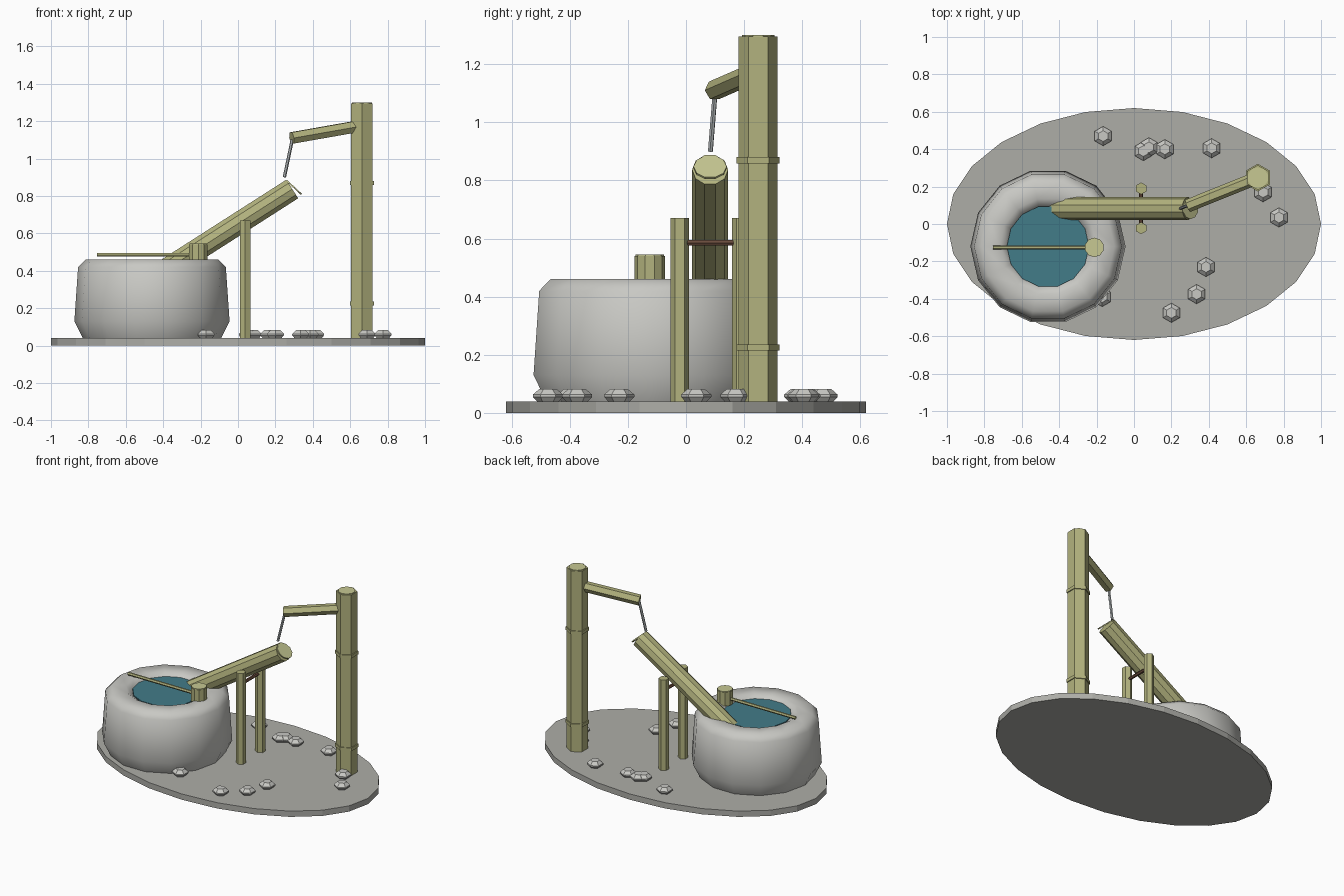
import bpy, math
from mathutils import Vector

if "Cube" in bpy.data.objects:
    bpy.data.objects.remove(bpy.data.objects["Cube"])


def mat(name, r, g, b):
    m = bpy.data.materials.new(name)
    m.diffuse_color = (r, g, b, 1)
    m.use_nodes = True
    m.node_tree.nodes["Principled BSDF"].inputs["Base Color"].default_value = m.diffuse_color
    return m


BAMBOO = mat("bamboo", 0.45, 0.45, 0.21)
CUT = mat("cut_bamboo", 0.57, 0.58, 0.29)
GROUND = mat("ground_grey", 0.42, 0.42, 0.39)
STONE = mat("stone_grey", 0.58, 0.58, 0.55)
WATER = mat("water_blue", 0.055, 0.20, 0.25)
STREAM = mat("stream_grey", 0.45, 0.48, 0.49)
BROWN = mat("pivot_brown", 0.14, 0.07, 0.045)


def make(name, verts, faces, material):
    me = bpy.data.meshes.new(name)
    me.from_pydata(verts, [], faces)
    me.materials.append(material)
    ob = bpy.data.objects.new(name, me)
    bpy.context.collection.objects.link(ob)
    return ob


def lathe(name, origin, profile, n, material, start=0.0, sy=1.0):
    """Closed solid turned around z from (radius, z) pairs, bottom first."""
    ox, oy, oz = origin
    verts, faces = [], []
    for r, z in profile:
        for i in range(n):
            a = start + 2 * math.pi * i / n
            verts.append((ox + r * math.cos(a), oy + sy * r * math.sin(a), oz + z))
    for k in range(len(profile) - 1):
        for i in range(n):
            j = (i + 1) % n
            faces.append((k * n + i, k * n + j, (k + 1) * n + j, (k + 1) * n + i))
    top = (len(profile) - 1) * n
    faces += [tuple(reversed(range(n))), tuple(range(top, top + n))]
    return make(name, verts, faces, material)


def tube(name, p0, p1, r, n, material):
    """Capped prism between two points, first corner pointing sideways."""
    p0, p1 = Vector(p0), Vector(p1)
    d = (p1 - p0).normalized()
    u = d.cross(Vector((0, 0, 1)))
    u = u.normalized() if u.length > 0.01 else Vector((0, 1, 0))
    v = d.cross(u)
    verts = [p + r * (math.cos(2 * math.pi * i / n) * u + math.sin(2 * math.pi * i / n) * v)
             for p in (p0, p1) for i in range(n)]
    faces = [(i, (i + 1) % n, n + (i + 1) % n, n + i) for i in range(n)]
    faces += [tuple(reversed(range(n))), tuple(range(n, 2 * n))]
    return make(name, verts, faces, material)


# oval ground slab
lathe("ground_slab", (0, 0, 0), [(1, 0), (1, 0.04)], 24, GROUND, sy=0.62)

# stone basin and its water
C = (-0.46, -0.12, 0)
basin = lathe("stone_basin", C,
              [(0.37, 0.04), (0.415, 0.13), (0.395, 0.42), (0.355, 0.46),
               (0.26, 0.46), (0.222, 0.435), (0.21, 0.40)], 14, STONE)
bpy.context.view_layer.objects.active = basin
basin.select_set(True)
bpy.ops.object.shade_smooth_by_angle(angle=math.radians(60))
basin.select_set(False)
lathe("basin_water", C, [(0.22, 0.425), (0.22, 0.44)], 14, WATER)

# tall supply post with node rings and cut top
PX, PY = 0.662, 0.248
tube("tall_post", (PX, PY, 0.04), (PX, PY, 1.295), 0.067, 6, BAMBOO)
tube("tall_post_cut_top", (PX, PY, 1.294), (PX, PY, 1.30), 0.056, 10, CUT)
for i, z in enumerate((0.225, 0.87)):
    tube(f"post_ring_{i}", (PX, PY, z - 0.011), (PX, PY, z + 0.011), 0.074, 6, BAMBOO)

# spout and falling water
tube("spout", (PX, PY, 1.176), (0.287, 0.097, 1.11), 0.035, 6, BAMBOO)
tube("water_stream", (0.29, 0.10, 1.10), (0.248, 0.084, 0.90), 0.009, 6, STREAM)

# tilting trough with a slanted cut mouth
TY = 0.083
tube("tilting_trough", (-0.42, TY, 0.383), (0.29, TY, 0.837), 0.062, 10, BAMBOO)
m, nrm = Vector((0.300, TY, 0.845)), Vector((0.68, 0, 0.73))
tube("trough_mouth", m - nrm * 0.004, m + nrm * 0.004, 0.057, 10, CUT)

# trough supports and pivot
for name, y in (("front_support", -0.022), ("back_support", 0.19)):
    tube(name, (0.038, y, 0.04), (0.038, y, 0.67), 0.032, 6, BAMBOO)
tube("pivot_rod", (0.038, -0.022, 0.585), (0.038, 0.19, 0.585), 0.011, 6, BROWN)

# ladle resting on the basin
LX, LY = -0.212, -0.125
tube("ladle_cup", (LX, LY, 0.445), (LX, LY, 0.54), 0.052, 10, BAMBOO)
tube("ladle_cup_top", (LX, LY, 0.54), (LX, LY, 0.545), 0.049, 10, CUT)
tube("ladle_handle", (-0.755, LY, 0.485), (LX, LY, 0.485), 0.011, 6, BAMBOO)

# scattered pebbles
spots = [(-0.165, 0.47), (0.05, 0.39), (0.08, 0.41), (0.165, 0.40), (0.415, 0.405),
         (0.69, 0.17), (0.775, 0.035), (0.385, -0.23), (0.335, -0.375),
         (0.20, -0.475), (-0.17, -0.39)]
for i, (x, y) in enumerate(spots):
    lathe(f"pebble_{i}", (x, y, 0.038),
          [(0.036, 0), (0.052, 0.017), (0.052, 0.025), (0.029, 0.045)],
          6, STONE, start=math.pi / 2)
